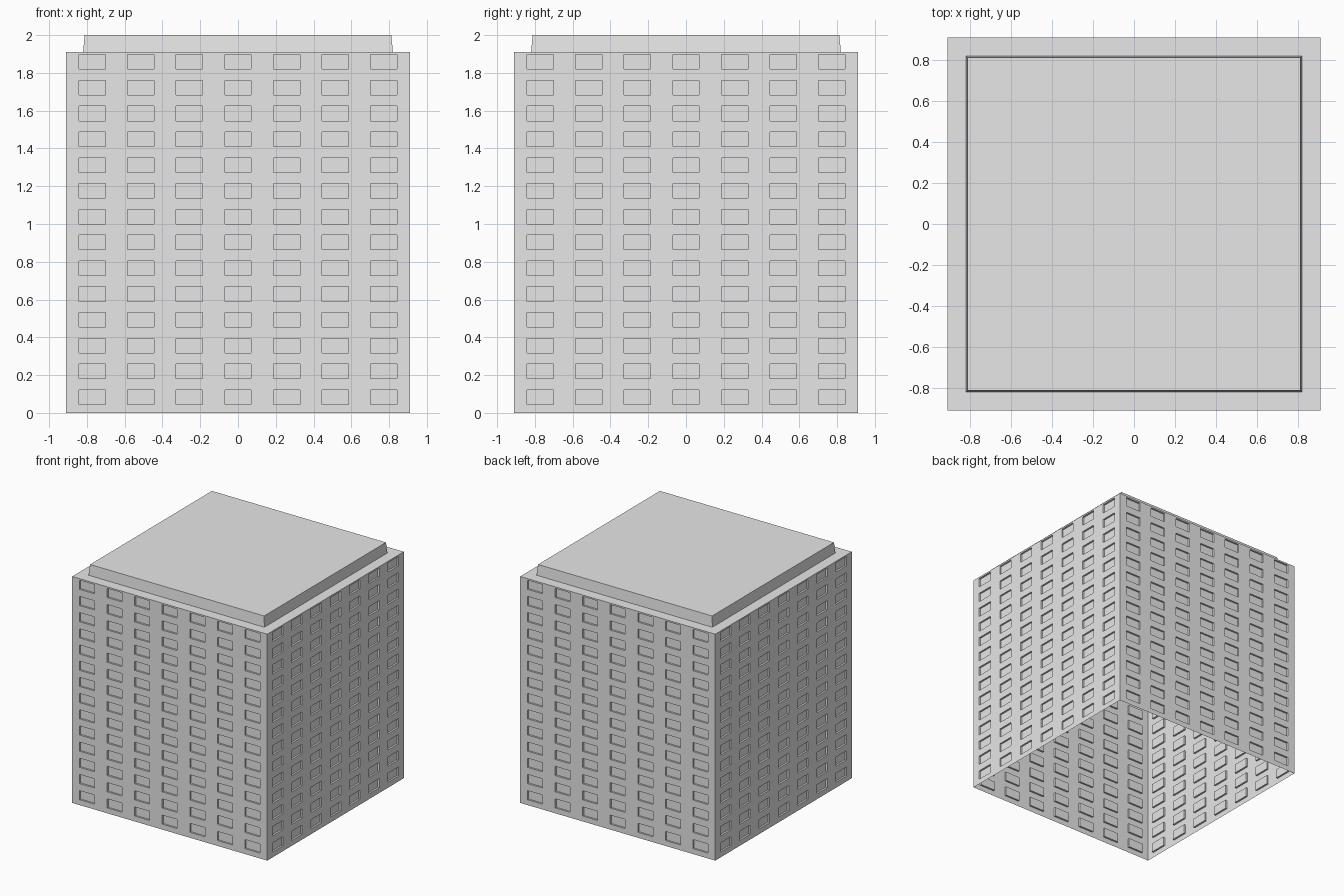
import bpy, bmesh
from math import pi
from mathutils import Matrix, Vector

cube = bpy.data.objects.get("Cube")
if cube:
    bpy.data.objects.remove(cube, do_unlink=True)

HALF, WALL_TOP, TOP = 0.91, 1.91, 2.0
COLUMNS, ROWS = 7, 14
WIN_W, WIN_H, DEPTH = 0.14, 0.077, 0.015
PITCH_X, PITCH_Z, FIRST_Z = 0.257, 0.1365, 0.045

concrete = bpy.data.materials.new("concrete_grey")
concrete.use_nodes = True
grey = (0.8, 0.8, 0.8, 1)
concrete.diffuse_color = grey
concrete.node_tree.nodes["Principled BSDF"].inputs["Base Color"].default_value = grey


def finish(bm, name):
    mesh = bpy.data.meshes.new(name)
    bm.to_mesh(mesh)
    bm.free()
    mesh.materials.append(concrete)
    obj = bpy.data.objects.new(name, mesh)
    bpy.context.collection.objects.link(obj)


def cuts(low, high, first, pitch, size, count):
    """Grid lines where every odd cell is a window."""
    lines = [low]
    for i in range(count):
        lines += [first + i * pitch, first + i * pitch + size]
    return lines + [high]


xs = cuts(-HALF, HALF, -(COLUMNS - 1) / 2 * PITCH_X - WIN_W / 2, PITCH_X, WIN_W, COLUMNS)
zs = cuts(0, WALL_TOP, FIRST_Z, PITCH_Z, WIN_H, ROWS)

# Four walls with recessed windows, open underneath
bm = bmesh.new()
for side in range(4):
    turn = Matrix.Rotation(side * pi / 2, 4, 'Z')
    grid = [[bm.verts.new(turn @ Vector((x, -HALF, z))) for x in xs] for z in zs]
    windows = []
    for r in range(len(zs) - 1):
        for c in range(len(xs) - 1):
            face = bm.faces.new((grid[r][c], grid[r][c + 1], grid[r + 1][c + 1], grid[r + 1][c]))
            if r % 2 and c % 2:
                windows.append(face)
    recessed = bmesh.ops.extrude_discrete_faces(bm, faces=windows)["faces"]
    panes = {v for f in recessed for v in f.verts}
    bmesh.ops.translate(bm, verts=list(panes), vec=turn @ Vector((0, DEPTH, 0)))
bmesh.ops.remove_doubles(bm, verts=bm.verts, dist=0.0005)
finish(bm, "window_walls")

# Roof ledge with the raised, slightly tapered upper block
bm = bmesh.new()
corners = [(-1, -1), (1, -1), (1, 1), (-1, 1)]
rings = [[bm.verts.new((x * half, y * half, z)) for x, y in corners]
         for half, z in ((HALF, WALL_TOP), (0.82, WALL_TOP), (0.812, TOP))]
for lower, upper in zip(rings, rings[1:]):
    for i in range(4):
        j = (i + 1) % 4
        bm.faces.new((lower[i], lower[j], upper[j], upper[i]))
bm.faces.new(rings[-1])
finish(bm, "stepped_roof")
